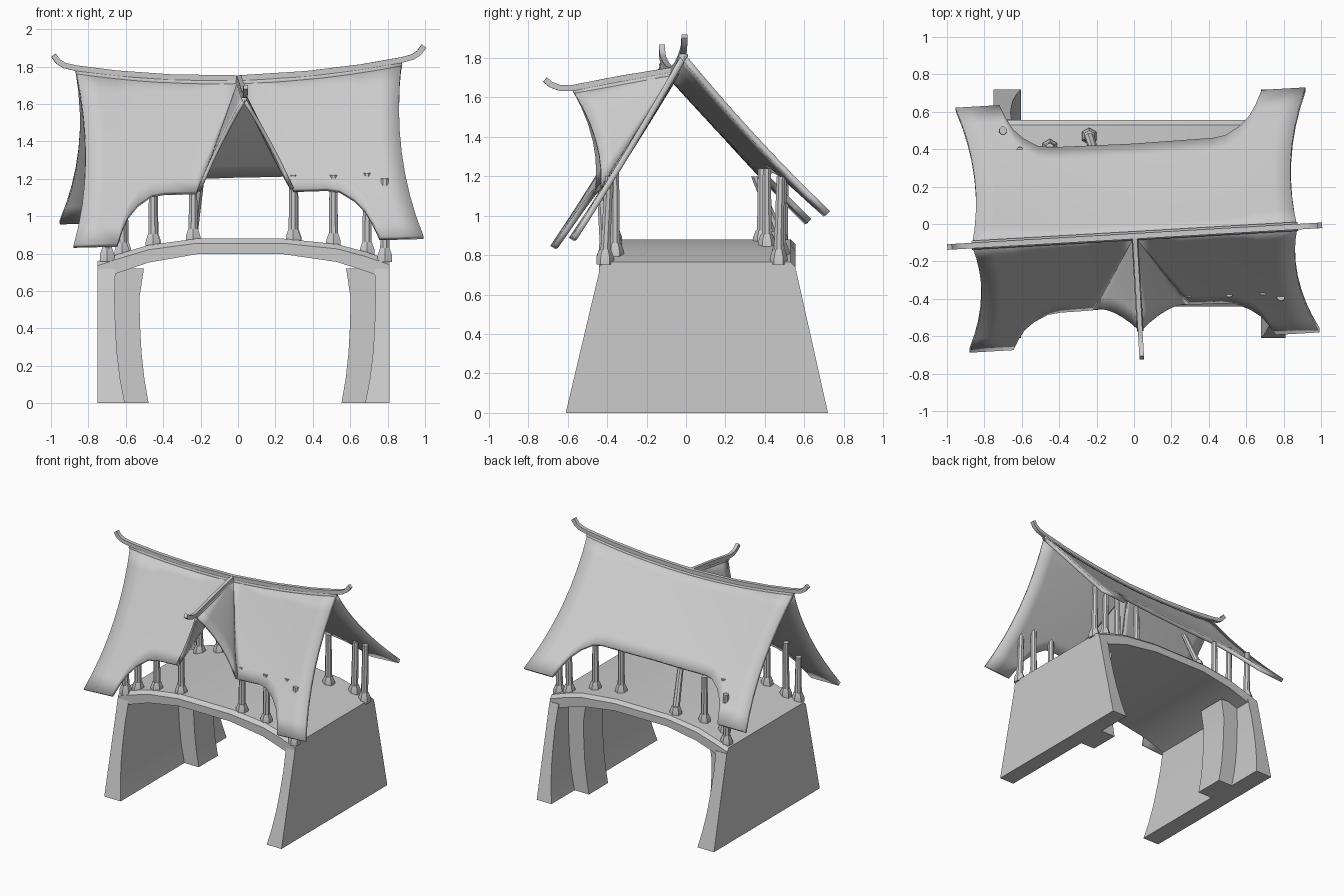
import bpy, bmesh, math
from mathutils import Vector

if "Cube" in bpy.data.objects:
    bpy.data.objects.remove(bpy.data.objects["Cube"])

grey = bpy.data.materials.new("plain grey")
grey.diffuse_color = (0.6, 0.6, 0.6, 1)
grey.use_nodes = True
grey.node_tree.nodes["Principled BSDF"].inputs["Base Color"].default_value = grey.diffuse_color


def make(name, bm, angle=30):
    me = bpy.data.meshes.new(name)
    bm.to_mesh(me)
    bm.free()
    me.materials.append(grey)
    ob = bpy.data.objects.new(name, me)
    bpy.context.collection.objects.link(ob)
    bpy.ops.object.select_all(action='DESELECT')
    ob.select_set(True)
    bpy.context.view_layer.objects.active = ob
    bpy.ops.object.shade_smooth_by_angle(angle=math.radians(angle))
    return ob


def loft(bm, rings):
    """Skin closed rings of equal length and cap the ends."""
    vs = [[bm.verts.new(p) for p in r] for r in rings]
    n = len(vs[0])
    for a, b in zip(vs, vs[1:]):
        for i in range(n):
            bm.faces.new((a[i], a[(i + 1) % n], b[(i + 1) % n], b[i]))
    bm.faces.new(vs[0][::-1])
    bm.faces.new(vs[-1])
    bmesh.ops.recalc_face_normals(bm, faces=bm.faces[:])


def interp(pts, x):
    for (a, za), (b, zb) in zip(pts, pts[1:]):
        if x <= b:
            return za + (zb - za) * (x - a) / (b - a)
    return pts[-1][1]


# --- end walls with splayed sides, and one buttress inside each
for side, xo, xi in (("left", -.75, -.605), ("right", .81, .68)):
    sg = 1 if side == "left" else -1
    rings, butt = [], []
    for z, curve in ((0, 0), (.13, .025), (.27, .042), (.4, .05), (.56, .055), (.72, .05)):
        x = xi - sg * curve
        y0, y1 = -.61 + .18 * z / .76, .72 - .17 * z / .76
        rings.append([(xo, y0, z), (x, y0, z), (x, y1, z), (xo, y1, z)])
        xb = xi + sg * (.127 - curve * .9 + (.02 if z > .7 else 0))
        butt.append([(x - sg * .03, .19, z), (xb, .19, z), (xb, .43, z), (x - sg * .03, .43, z)])
    bm = bmesh.new()
    loft(bm, rings)
    make(side + "_wall", bm)
    bm = bmesh.new()
    loft(bm, butt)
    make(side + "_buttress", bm)

# --- arched bridge deck with chamfered long edges
TOP = [(-.75, .76), (-.63, .80), (-.48, .845), (-.22, .88), (.24, .88), (.53, .85), (.68, .81), (.81, .765)]
BOT = [(-.75, .66), (-.66, .69), (-.47, .755), (-.2, .80), (.22, .80), (.53, .755), (.73, .69), (.81, .66)]
bm = bmesh.new()
rings = []
for x, zt in TOP:
    zb = interp(BOT, x)
    rings.append([(x, -.44, zb), (x, -.44, zt - .025), (x, -.41, zt),
                  (x, .53, zt), (x, .555, zt - .025), (x, .555, zb)])
loft(bm, rings)
make("arched_deck", bm)

# --- posts on stepped hexagonal feet: x, y, lean x, lean y, top height
POSTS = [(-.7, -.41, .01, -.02, 1.10), (-.62, -.37, 0, 0, 1.22), (-.455, -.37, 0, 0, 1.2),
         (-.24, -.37, 0, 0, 1.2), (.295, -.37, 0, 0, 1.22), (.51, -.37, 0, 0, 1.22),
         (.69, -.36, 0, 0, 1.23), (.785, -.41, 0, .02, 1.2),
         (-.7, .49, 0, .01, 1.16), (-.61, .39, 0, 0, 1.22), (-.45, .41, 0, 0, 1.2),
         (-.24, .47, .04, -.12, 1.2), (.3, .385, 0, 0, 1.24), (.51, .41, 0, 0, 1.24),
         (.69, .48, 0, .01, 1.2), (.785, .47, 0, .01, 1.2)]


def ring(x, y, z, r, n):
    return [(x + r * math.cos(math.tau * (i + .5) / n),
             y + r * math.sin(math.tau * (i + .5) / n), z) for i in range(n)]


for k, (x, y, dx, dy, zt) in enumerate(POSTS):
    z = interp(TOP, x) - .02
    bm = bmesh.new()
    loft(bm, [ring(x, y, z, .045, 6), ring(x, y, z + .035, .045, 6), ring(x, y, z + .075, .03, 6)])
    loft(bm, [ring(x, y, z + .05, .027, 8), ring(x + dx, y + dy, zt, .022, 8)])
    make(f"post_{k + 1}", bm)


# --- roof: slightly turned and rolled as a whole
def T(x, y, z):
    return Vector((x - .058 * y, y + .058 * x, z + .025 * x))


NOTCH = [(0, .667), (.5, .675), (.58, .69), (.66, .75), (.71, .82), (.735, .9), (.75, 1), (1, 1)]
COLS = [0, .1, .2, .3, .5, .58, .66, .71, .735, .75, .88, 1]


def slope(s, u, ye, ze):
    x = s * (.87 - .165 * u + .23 * u * u) + .02 * u
    zr = 1.735 + .075 * s * s
    return T(x, -.065 + (ye + .065) * u, zr + (ze - zr) * u - .08 * u * (1 - u))


def sheet(name, rows, thick=.03):
    """Grid surface facing up, thickened downward."""
    bm = bmesh.new()
    vs = [[bm.verts.new(p) for p in r] for r in rows]
    for a, b in zip(vs, vs[1:]):
        for i in range(len(a) - 1):
            bm.faces.new((a[i], a[i + 1], b[i + 1], b[i]))
    bmesh.ops.remove_doubles(bm, verts=bm.verts[:], dist=.0005)
    bmesh.ops.dissolve_degenerate(bm, edges=bm.edges[:], dist=.0005)
    bmesh.ops.recalc_face_normals(bm, faces=bm.faces[:])
    if sum(f.normal.z * f.calc_area() for f in bm.faces) < 0:
        bmesh.ops.reverse_faces(bm, faces=bm.faces[:])
    ob = make(name, bm)
    m = ob.modifiers.new("thickness", 'SOLIDIFY')
    m.thickness, m.offset = thick, -1
    return ob


S = [-s for s in COLS[:0:-1]] + COLS
N = 8
for name, ye, ze, gable in (("front_roof_slope", -.635, .87, True), ("back_roof_slope", .675, 1.0, False)):
    rows = []
    for s in S:
        end = interp(NOTCH, abs(s))
        if gable and abs(s) < .3:          # opening below the gable follows the valley
            end *= abs(s) / .3
        rows.append([slope(s, end * j / N, ye, ze) for j in range(N + 1)])
    sheet(name, rows)

# --- front gable: two curved triangular sides
A, B = T(0, -.07, 1.733), T(0, -.575, 1.64)
for name, sg in (("gable_left", -1), ("gable_right", 1)):
    rows = []
    for i in range(7):
        v = i / 6
        top, low = A.lerp(B, v), slope(sg * .3 * v, .667 * v, -.635, .87)
        row = []
        for j in range(7):
            t = j / 6
            k = t * (1 - t) * v
            row.append(top.lerp(low, t) + Vector((sg * .05 * k, .17 * k, 0)))
        rows.append(row)
    sheet(name, rows, .02)


# --- ridge beams with upturned tips
def beam(name, path, side, w, h):
    pts = [T(*p) for p in path]
    rings = []
    for i, p in enumerate(pts):
        t = (pts[min(i + 1, len(pts) - 1)] - pts[max(i - 1, 0)]).normalized()
        up = t.cross(side).normalized()
        rings.append([p + side * a * w / 2 + up * b * h / 2
                      for a, b in ((-1, -1), (1, -1), (1, 1), (-1, 1))])
    bm = bmesh.new()
    loft(bm, rings)
    make(name, bm, 40)


half = [(.36, 1.752), (.65, 1.78), (.87, 1.813), (.93, 1.828), (.965, 1.85), (.99, 1.885)]
ridge = [(-x, -.065, z) for x, z in half[::-1]] + [(0, -.065, 1.738)] + [(x, -.065, z) for x, z in half]
beam("main_ridge", ridge, Vector((-.058, 1, 0)), .03, .03)
beam("gable_ridge", [(0, -.07, 1.738), (0, -.35, 1.692), (0, -.58, 1.647), (0, -.64, 1.648),
                     (0, -.685, 1.665), (0, -.715, 1.69)], Vector((1, .058, 0)), .025, .03)
